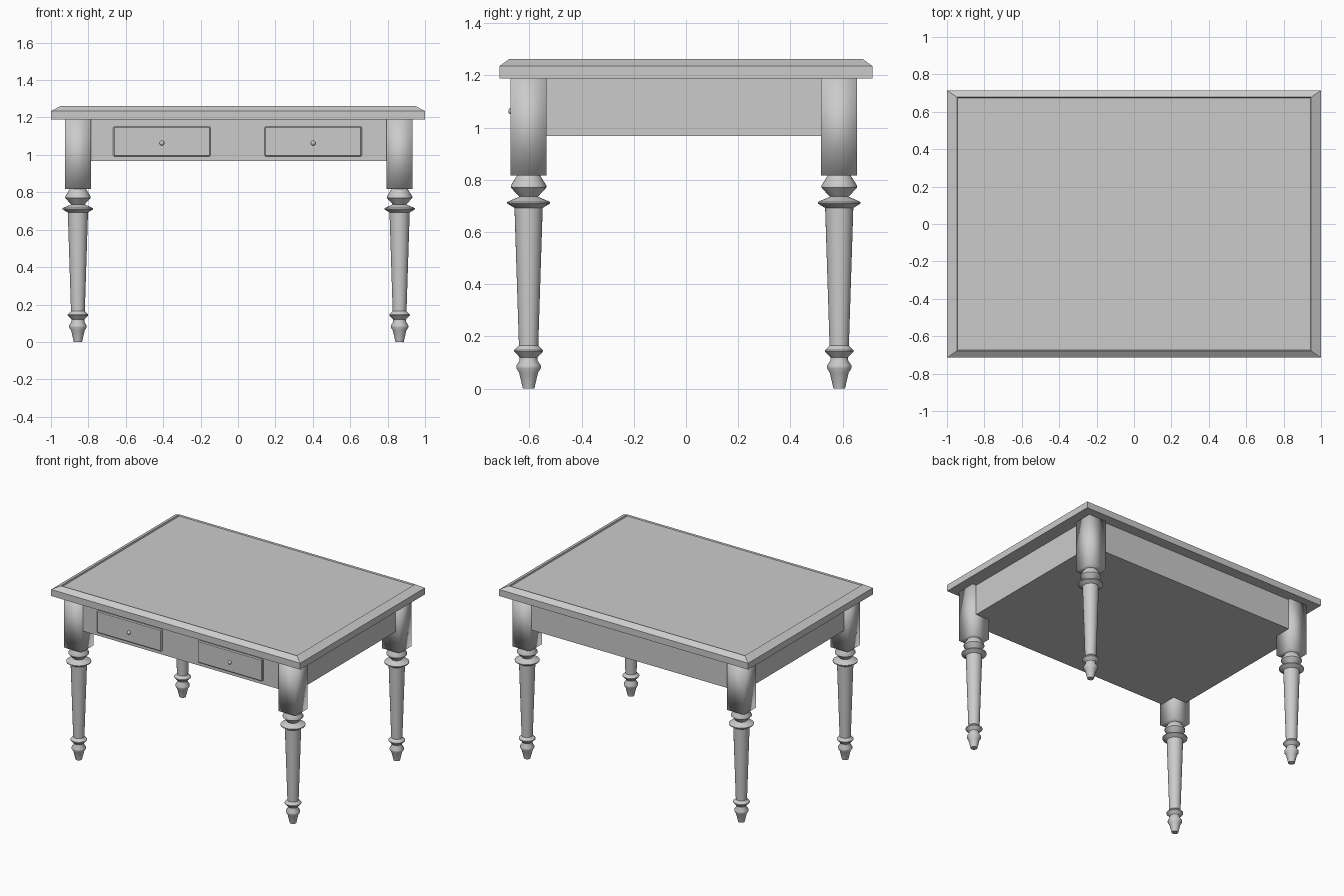
import bpy, bmesh, math

if "Cube" in bpy.data.objects:
    bpy.data.objects.remove(bpy.data.objects["Cube"])

LEG_X = (-0.856, 0.864)
LEG_Y = (-0.603, 0.587)


def finish(name, bm, smooth=None):
    bmesh.ops.recalc_face_normals(bm, faces=bm.faces[:])
    mesh = bpy.data.meshes.new(name)
    bm.to_mesh(mesh)
    bm.free()
    ob = bpy.data.objects.new(name, mesh)
    bpy.context.collection.objects.link(ob)
    if smooth is not None:
        bpy.ops.object.select_all(action='DESELECT')
        ob.select_set(True)
        bpy.context.view_layer.objects.active = ob
        if smooth >= 180:
            bpy.ops.object.shade_smooth()
        else:
            bpy.ops.object.shade_smooth_by_angle(angle=math.radians(smooth))
    return ob


def box(name, lo, hi, smooth=None):
    bm = bmesh.new()
    bmesh.ops.create_cube(bm, size=1)
    for v in bm.verts:
        v.co = [(a + b) / 2 + c * (b - a) for a, b, c in zip(lo, hi, v.co)]
    return finish(name, bm, smooth)


def loft_rects(name, rects):
    """Stack of rectangles (half x, half y, z), capped at both ends."""
    bm = bmesh.new()
    rings = [[bm.verts.new((sx * hx, sy * hy, z))
              for sx, sy in ((-1, -1), (1, -1), (1, 1), (-1, 1))]
             for hx, hy, z in rects]
    for a, b in zip(rings, rings[1:]):
        for i in range(4):
            j = (i + 1) % 4
            bm.faces.new((a[i], a[j], b[j], b[i]))
    bm.faces.new(rings[0])
    bm.faces.new(rings[-1])
    return finish(name, bm)


def lathe(name, profile, cx, cy, sides=32):
    """Turned part from (radius, z) points, closed at both ends."""
    bm = bmesh.new()
    rings = [[bm.verts.new((cx + r * math.cos(2 * math.pi * i / sides),
                            cy + r * math.sin(2 * math.pi * i / sides), z))
              for i in range(sides)] for r, z in profile]
    for a, b in zip(rings, rings[1:]):
        for i in range(sides):
            j = (i + 1) % sides
            bm.faces.new((a[i], a[j], b[j], b[i]))
    bm.faces.new(rings[0])
    bm.faces.new(rings[-1])
    return finish(name, bm, 40)


# Table top: slab, sloped border, slightly sunken panel
loft_rects("table_top", [(1.0, 0.715, 1.188), (1.0, 0.715, 1.235),
                         (0.947, 0.678, 1.262), (0.944, 0.675, 1.252)])

# Apron case below the top
box("apron", (-0.895, -0.655, 0.967), (0.903, 0.639, 1.19))

# Legs: square block above a turned shaft
leg_profile = [(0.022, 0.0), (0.036, 0.06), (0.047, 0.078), (0.047, 0.088),
               (0.034, 0.108), (0.034, 0.12), (0.055, 0.142), (0.055, 0.147),
               (0.037, 0.165), (0.054, 0.692), (0.082, 0.709), (0.082, 0.715),
               (0.036, 0.735), (0.068, 0.77), (0.068, 0.778), (0.043, 0.818)]
half = 0.069
for side, x in zip(("left", "right"), LEG_X):
    for end, y in zip(("front", "back"), LEG_Y):
        box(f"{end}_{side}_leg_block", (x - half, y - half, 0.817),
            (x + half, y + half, 1.19), 180)
        lathe(f"{end}_{side}_leg", leg_profile, x, y)

# Drawer fronts with rounded-off edges, and their knobs
for side, x in (("left", -0.407), ("right", 0.402)):
    drawer = box(f"{side}_drawer", (x - 0.26, -0.668, 0.992), (x + 0.26, -0.64, 1.152))
    bev = drawer.modifiers.new("edge", 'BEVEL')
    bev.width = 0.006
    bev.segments = 1

    bm = bmesh.new()
    bmesh.ops.create_uvsphere(bm, u_segments=16, v_segments=10, radius=0.013)
    bmesh.ops.translate(bm, verts=bm.verts, vec=(x, -0.668, 1.063))
    finish(f"{side}_knob", bm, 60)
